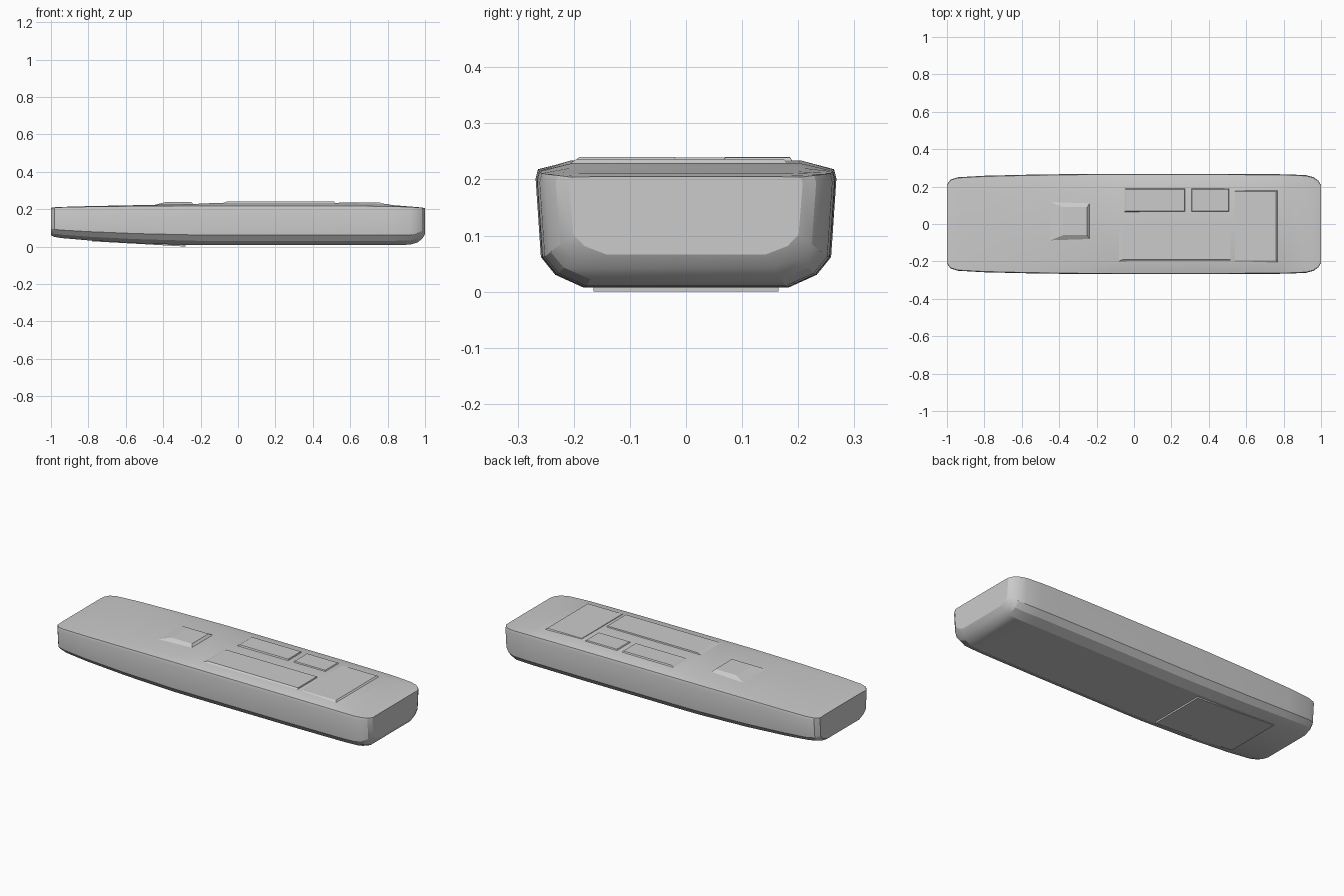
import bpy, bmesh, math

if "Cube" in bpy.data.objects:
    bpy.data.objects.remove(bpy.data.objects["Cube"])


def finish(name, bm, angle=22):
    bmesh.ops.recalc_face_normals(bm, faces=bm.faces)
    me = bpy.data.meshes.new(name)
    bm.to_mesh(me)
    bm.free()
    ob = bpy.data.objects.new(name, me)
    bpy.context.collection.objects.link(ob)
    bpy.context.view_layer.objects.active = ob
    ob.select_set(True)
    bpy.ops.object.shade_smooth_by_angle(angle=math.radians(angle))
    ob.select_set(False)
    return ob


def lofted_body(name, stations):
    """Stations are x, half width, bottom z, edge z, crown z."""
    bm = bmesh.new()
    rings = []
    for x, w, zb, ze, zc in stations:
        h = ze - zb
        half = [(0.68 * w, zb), (0.87 * w, zb + 0.11 * h),
                (0.965 * w, zb + 0.26 * h), (w, zb + 0.92 * h),
                (0.985 * w, ze), (0.76 * w, zc)]
        loop = half + [(-y, z) for y, z in reversed(half)]
        rings.append([bm.verts.new((x, y, z)) for y, z in loop])
    n = len(rings[0])
    for a, b in zip(rings, rings[1:]):
        for i in range(n):
            j = (i + 1) % n
            bm.faces.new((a[i], a[j], b[j], b[i]))
    bm.faces.new(rings[0])
    bm.faces.new(rings[-1])
    return finish(name, bm)


def raised_pad(name, x0, x1, y0, y1, top, inset=(0.02, 0.02, 0.02, 0.02), base=0.21):
    """Low frustum; insets are for the x0, x1, y0, y1 sides."""
    a, b, c, d = inset
    bm = bmesh.new()
    lo = [bm.verts.new((x, y, base)) for x, y in
          ((x0, y0), (x1, y0), (x1, y1), (x0, y1))]
    hi = [bm.verts.new((x, y, top)) for x, y in
          ((x0 + a, y0 + c), (x1 - b, y0 + c), (x1 - b, y1 - d), (x0 + a, y1 - d))]
    bm.faces.new(lo)
    bm.faces.new(hi)
    for i in range(4):
        j = (i + 1) % 4
        bm.faces.new((lo[i], lo[j], hi[j], hi[i]))
    return finish(name, bm, 5)


# Main casing
lofted_body("casing", [
    (-1.0, 0.212, 0.060, 0.205, 0.207),
    (-0.98, 0.238, 0.051, 0.208, 0.210),
    (-0.94, 0.250, 0.045, 0.210, 0.212),
    (-0.80, 0.258, 0.033, 0.213, 0.216),
    (-0.55, 0.264, 0.018, 0.216, 0.221),
    (-0.25, 0.268, 0.008, 0.218, 0.227),
    (-0.12, 0.268, 0.007, 0.218, 0.233),
    (0.50, 0.268, 0.007, 0.217, 0.234),
    (0.78, 0.266, 0.008, 0.215, 0.229),
    (0.83, 0.265, 0.008, 0.214, 0.221),
    (0.92, 0.261, 0.010, 0.211, 0.214),
    (0.96, 0.250, 0.022, 0.209, 0.211),
    (0.985, 0.232, 0.042, 0.207, 0.208),
    (1.0, 0.208, 0.066, 0.204, 0.205),
])

# Raised control pads on the top
raised_pad("thumb_pad", -0.50, -0.22, -0.11, 0.14, 0.239, (0.12, 0.03, 0.05, 0.05))
raised_pad("front_button_bank", -0.15, 0.525, -0.23, -0.01, 0.240, (0.09, 0.01, 0.04, 0.01))
raised_pad("back_button_bank", -0.09, 0.28, 0.05, 0.205, 0.240, (0.05, 0.01, 0.02, 0.02))
raised_pad("small_back_button", 0.29, 0.525, 0.05, 0.205, 0.239)
raised_pad("end_panel", 0.53, 0.79, -0.235, 0.195, 0.236, (0.01, 0.03, 0.04, 0.02))

# Thin cover following the sloped underside
bm = bmesh.new()
bmesh.ops.create_cube(bm, size=1)
for v in bm.verts:
    near = v.co.x > 0
    bottom = 0.002 if near else 0.030
    v.co = (-0.28 if near else -0.78, v.co.y * 0.33,
            bottom + (0.012 if v.co.z > 0 else 0))
finish("battery_cover", bm, 5)
bpy.data.objects["battery_cover"].location.z = -0.002
